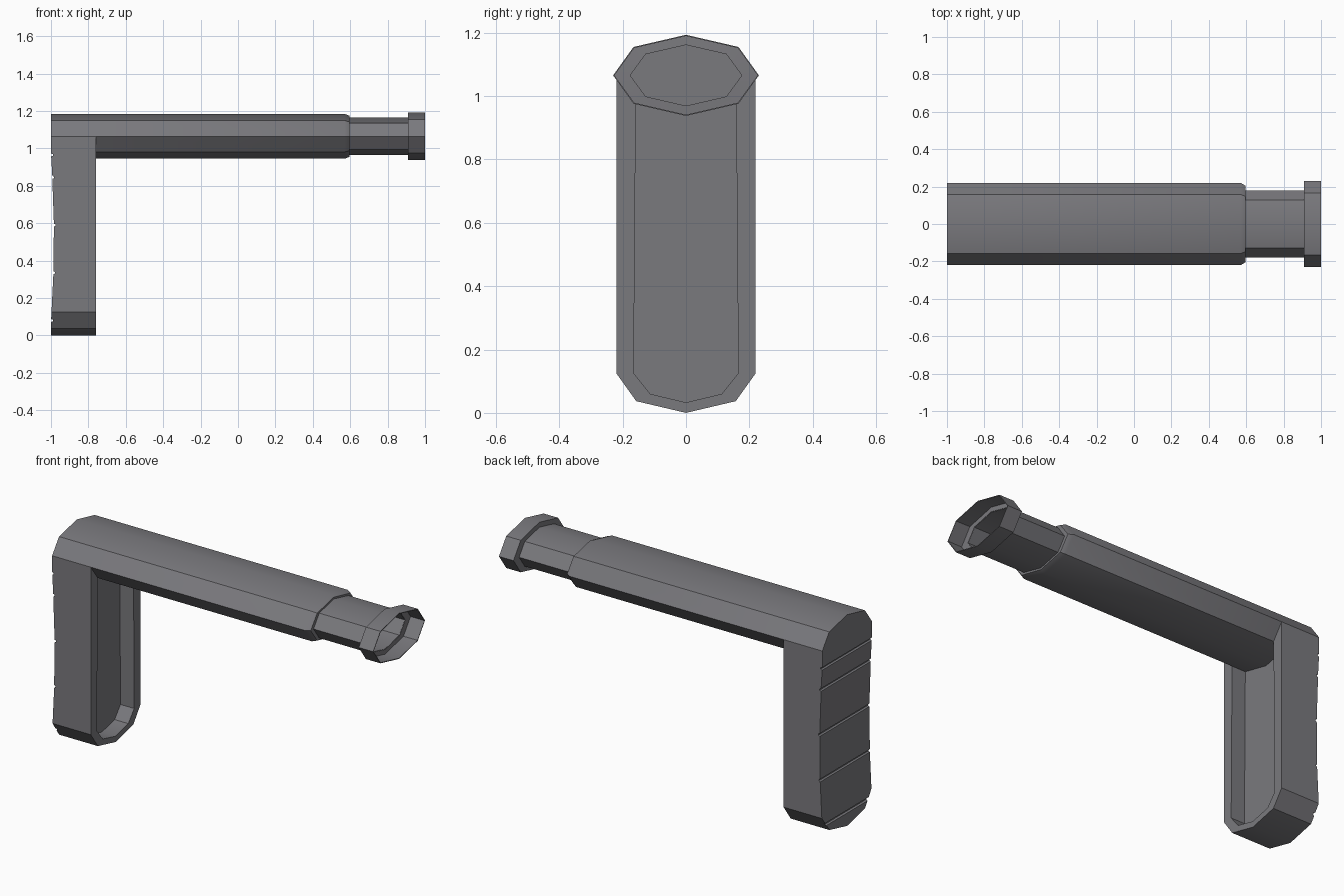
import bpy, bmesh, math

cube = bpy.data.objects.get("Cube")
if cube:
    bpy.data.objects.remove(cube, do_unlink=True)

grey = bpy.data.materials.new("dark_grey_polymer")
grey.use_nodes = True
colour = (0.195, 0.193, 0.208, 1)
grey.diffuse_color = colour
grey.node_tree.nodes["Principled BSDF"].inputs["Base Color"].default_value = colour

AXIS_Z = 1.065
OCTAGON = [(1, 0), (.72, .7), (0, 1), (-.72, .7), (-1, 0), (-.72, -.7), (0, -1), (.72, -.7)]


def octagon(half_y, half_z):
    return [(y * half_y, AXIS_Z + z * half_z) for y, z in OCTAGON]


def ring(bm, points, x):
    return [bm.verts.new((x, y, z)) for y, z in points]


def bridge(bm, a, b):
    for i in range(len(a)):
        j = (i + 1) % len(a)
        bm.faces.new((a[i], a[j], b[j], b[i]))


def make_object(bm, name):
    bmesh.ops.recalc_face_normals(bm, faces=bm.faces)
    mesh = bpy.data.meshes.new(name)
    bm.to_mesh(mesh)
    bm.free()
    mesh.materials.append(grey)
    obj = bpy.data.objects.new(name, mesh)
    bpy.context.collection.objects.link(obj)
    return obj


def activate(obj):
    bpy.ops.object.select_all(action='DESELECT')
    obj.select_set(True)
    bpy.context.view_layer.objects.active = obj


def apply_and_smooth(obj):
    activate(obj)
    for modifier in list(obj.modifiers):
        bpy.ops.object.modifier_apply(modifier=modifier.name)
    bpy.ops.object.shade_smooth_by_angle(angle=math.radians(30))


def mirrored_arc(side, low):
    # Lower outline from -y round to +y
    return [(-y, z) for y, z in side] + [low] + side[::-1]


# Stock: butt, hollowed front and tube in one shell
BACK, RIM, FLOOR = -1.0, -.76, -.845
bm = bmesh.new()
tube = octagon(.22, .12)
lower = mirrored_arc([(.22, .125), (.157, .037)], (0, 0))
cavity = mirrored_arc([(.165, .125), (.113, .06)], (0, .033))
start = ring(bm, tube, RIM)
rim_outer = ring(bm, lower, RIM)
rim_inner = ring(bm, cavity, RIM)

# Butt walls and back plate
back = ring(bm, tube[:5] + lower, BACK)
bridge(bm, start[:5] + rim_outer, back)
bm.faces.new(back)

# Front rim, cavity walls and floor
outer = [start[4]] + rim_outer + [start[0]]
inner = [start[5]] + rim_inner + [start[7]]
for i in range(len(outer) - 1):
    bm.faces.new((outer[i], outer[i + 1], inner[i + 1], inner[i]))
mouth = inner + [start[6]]
floor = [bm.verts.new((FLOOR, v.co.y, v.co.z)) for v in mouth]
bridge(bm, mouth, floor)
bm.faces.new(floor)

# Tube with a chamfered front end
shoulder = ring(bm, tube, .57)
end = ring(bm, octagon(.205, .11), .595)
bridge(bm, start, shoulder)
bridge(bm, shoulder, end)
bm.faces.new(end)
stock = make_object(bm, "stock_body")

# Cutter: shallow concave butt with horizontal grooves
profile = []
for groove in (.08, .335, .59, .845, .965):
    x = BACK + .001 + .015 * math.sin(math.pi * (groove - .08) / .885)
    w, d = .008, .009
    profile += [(x, groove - w), (x + d, groove - w / 2), (x + d, groove + w / 2), (x, groove + w)]
profile += [(BACK - .1, profile[-1][1]), (BACK - .1, profile[0][1])]
bm = bmesh.new()
sides = [[bm.verts.new((x, y, z)) for x, z in profile] for y in (-.3, .3)]
bridge(bm, *sides)
for side in sides:
    bm.faces.new(side)
cutter = make_object(bm, "butt_cutter")
cutter.hide_render = True
cut = stock.modifiers.new("butt_grooves", 'BOOLEAN')
cut.operation = 'DIFFERENCE'
cut.solver = 'EXACT'
cut.object = cutter
apply_and_smooth(stock)
bpy.data.objects.remove(cutter, do_unlink=True)


# Open neck and flared collar, thin walled
def sleeve(name, sections):
    bm = bmesh.new()
    rings = [ring(bm, octagon(hy, hz), x) for x, hy, hz in sections]
    for a, b in zip(rings, rings[1:]):
        bridge(bm, a, b)
    obj = make_object(bm, name)
    wall = obj.modifiers.new("wall", 'SOLIDIFY')
    wall.thickness = .004
    wall.offset = -1
    apply_and_smooth(obj)


sleeve("neck", [(.59, .18, .1), (.912, .18, .1)])
sleeve("collar", [(.91, .177, .098), (.91, .23, .128), (1, .23, .128)])
